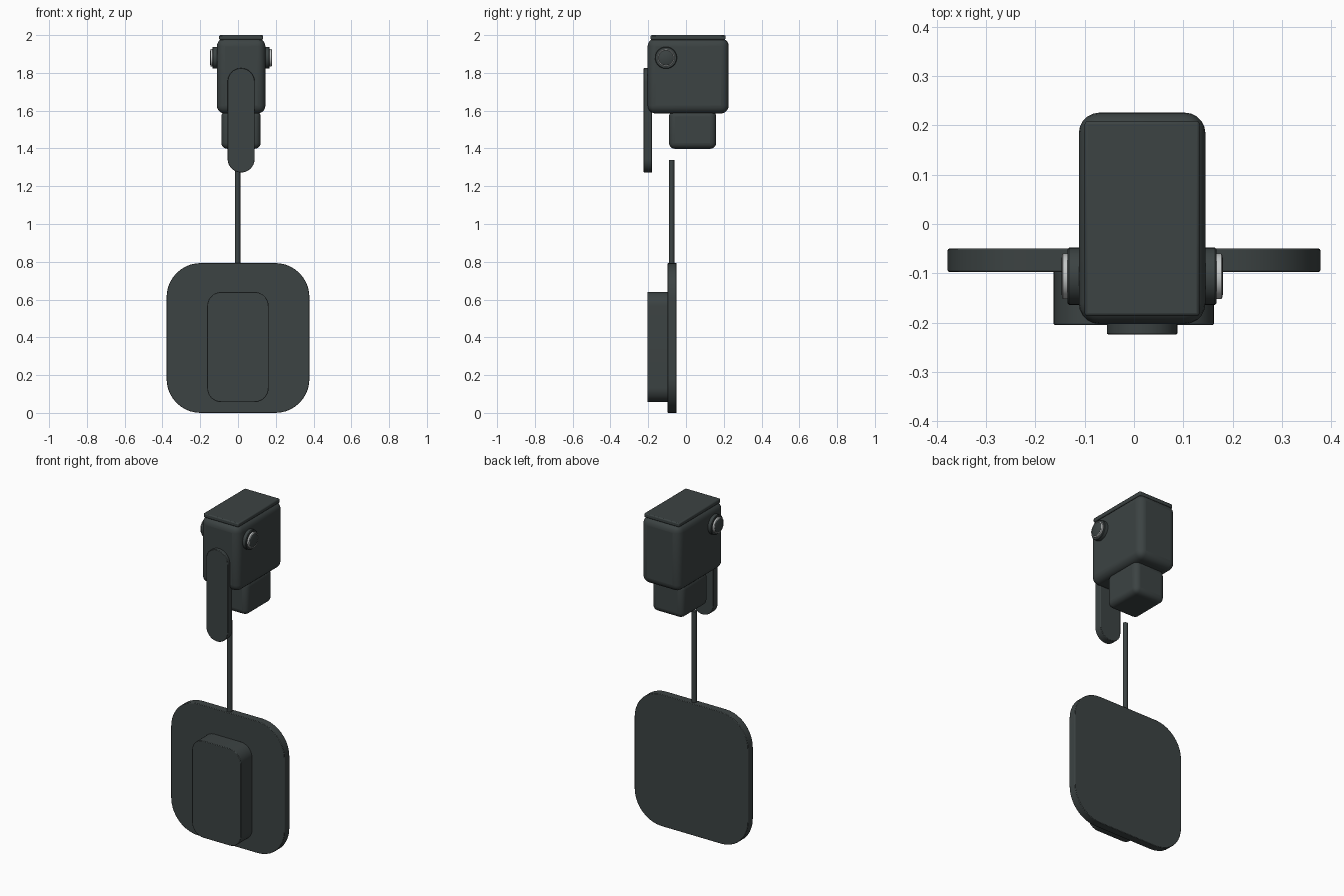
import bpy, bmesh, math
from mathutils import Matrix, Vector

cube = bpy.data.objects.get("Cube")
if cube:
    bpy.data.objects.remove(cube)


def material(name, rgb):
    m = bpy.data.materials.new(name)
    m.use_nodes = True
    m.diffuse_color = (*rgb, 1)
    m.node_tree.nodes["Principled BSDF"].inputs["Base Color"].default_value = (*rgb, 1)
    return m


CHARCOAL = material("charcoal", (0.045, 0.056, 0.056))
SILVER = material("silver", (0.55, 0.57, 0.57))


def finish(name, bm, mat, bevel=0, segments=4):
    bmesh.ops.recalc_face_normals(bm, faces=bm.faces)
    mesh = bpy.data.meshes.new(name)
    bm.to_mesh(mesh)
    bm.free()
    mesh.materials.append(mat)
    obj = bpy.data.objects.new(name, mesh)
    bpy.context.collection.objects.link(obj)
    if bevel:
        mod = obj.modifiers.new("soft_edges", "BEVEL")
        mod.width, mod.segments = bevel, segments
        mod.limit_method, mod.angle_limit = "ANGLE", math.radians(40)
    bpy.ops.object.select_all(action="DESELECT")
    obj.select_set(True)
    bpy.context.view_layer.objects.active = obj
    bpy.ops.object.shade_smooth_by_angle(angle=math.radians(35))
    return obj


def box(name, low, high, bevel, segments=5):
    low, high = Vector(low), Vector(high)
    bm = bmesh.new()
    bmesh.ops.create_cube(bm, size=1)
    bmesh.ops.scale(bm, vec=high - low, verts=bm.verts)
    bmesh.ops.translate(bm, vec=(low + high) / 2, verts=bm.verts)
    return finish(name, bm, CHARCOAL, bevel, segments)


def rounded_slab(name, low, high, radius, bevel=0.003, steps=10):
    """Rounded rectangle in the xz plane, given depth along y."""
    (x0, y0, z0), (x1, y1, z1) = low, high
    corners = [(x1 - radius, z1 - radius), (x0 + radius, z1 - radius),
               (x0 + radius, z0 + radius), (x1 - radius, z0 + radius)]
    bm = bmesh.new()
    verts = []
    for quarter, (cx, cz) in enumerate(corners):
        for i in range(steps + 1):
            a = (quarter + i / steps) * math.pi / 2
            verts.append(bm.verts.new((cx + radius * math.cos(a), y0, cz + radius * math.sin(a))))
    face = bm.faces.new(verts)
    new = bmesh.ops.extrude_face_region(bm, geom=[face])["geom"]
    bmesh.ops.translate(bm, vec=(0, y1 - y0, 0),
                        verts=[v for v in new if isinstance(v, bmesh.types.BMVert)])
    bmesh.ops.remove_doubles(bm, verts=bm.verts, dist=0.0001)
    return finish(name, bm, CHARCOAL, bevel, 2)


def lathe_x(name, profile, centre, side, mat):
    """Turn (distance, radius) points around an axis along x."""
    bm = bmesh.new()
    verts = [bm.verts.new((side * d, 0, r)) for d, r in profile]
    edges = [bm.edges.new(pair) for pair in zip(verts, verts[1:])]
    bmesh.ops.spin(bm, geom=verts + edges, cent=(0, 0, 0), axis=(1, 0, 0),
                   angle=math.tau, steps=40)
    bmesh.ops.remove_doubles(bm, verts=bm.verts, dist=0.0001)
    bmesh.ops.translate(bm, vec=centre, verts=bm.verts)
    return finish(name, bm, mat)


# Hanging plate with its raised panel
rounded_slab("back_plate", (-0.378, -0.097, 0), (0.378, -0.05, 0.793), 0.18)
rounded_slab("front_panel", (-0.163, -0.205, 0.057), (0.162, -0.095, 0.64), 0.075)

# Thin rod rising from the plate
bm = bmesh.new()
bmesh.ops.create_cone(bm, cap_ends=True, segments=20, radius1=0.014, radius2=0.014,
                      depth=0.57, matrix=Matrix.Translation((-0.002, -0.076, 1.055)))
finish("rod", bm, CHARCOAL)

# Housing, lid and lower block
box("housing", (-0.112, -0.203, 1.585), (0.145, 0.226, 1.983), 0.042)
box("lid", (-0.1, -0.187, 1.975), (0.133, 0.209, 2.0), 0.006, 2)
box("lower_block", (-0.088, -0.09, 1.398), (0.12, 0.16, 1.6), 0.032)

# Front lever
rounded_slab("lever", (-0.055, -0.224, 1.273), (0.088, -0.18, 1.825), 0.0714)

# Side knobs with a silver ring around a dark button
for label, side in (("left", 1), ("right", -1)):
    centre = (0.0165 + side * 0.12, -0.106, 1.88)
    lathe_x(label + "_knob", [(0, 0), (0, 0.058), (0.028, 0.058), (0.031, 0.055), (0.031, 0)],
            centre, side, CHARCOAL)
    lathe_x(label + "_ring", [(0.03, 0.039), (0.041, 0.04), (0.043, 0.042), (0.041, 0.046),
                              (0.03, 0.046), (0.03, 0.039)], centre, side, SILVER)
    lathe_x(label + "_button", [(0.03, 0), (0.03, 0.04), (0.042, 0.04), (0.044, 0.037), (0.044, 0)],
            centre, side, CHARCOAL)
